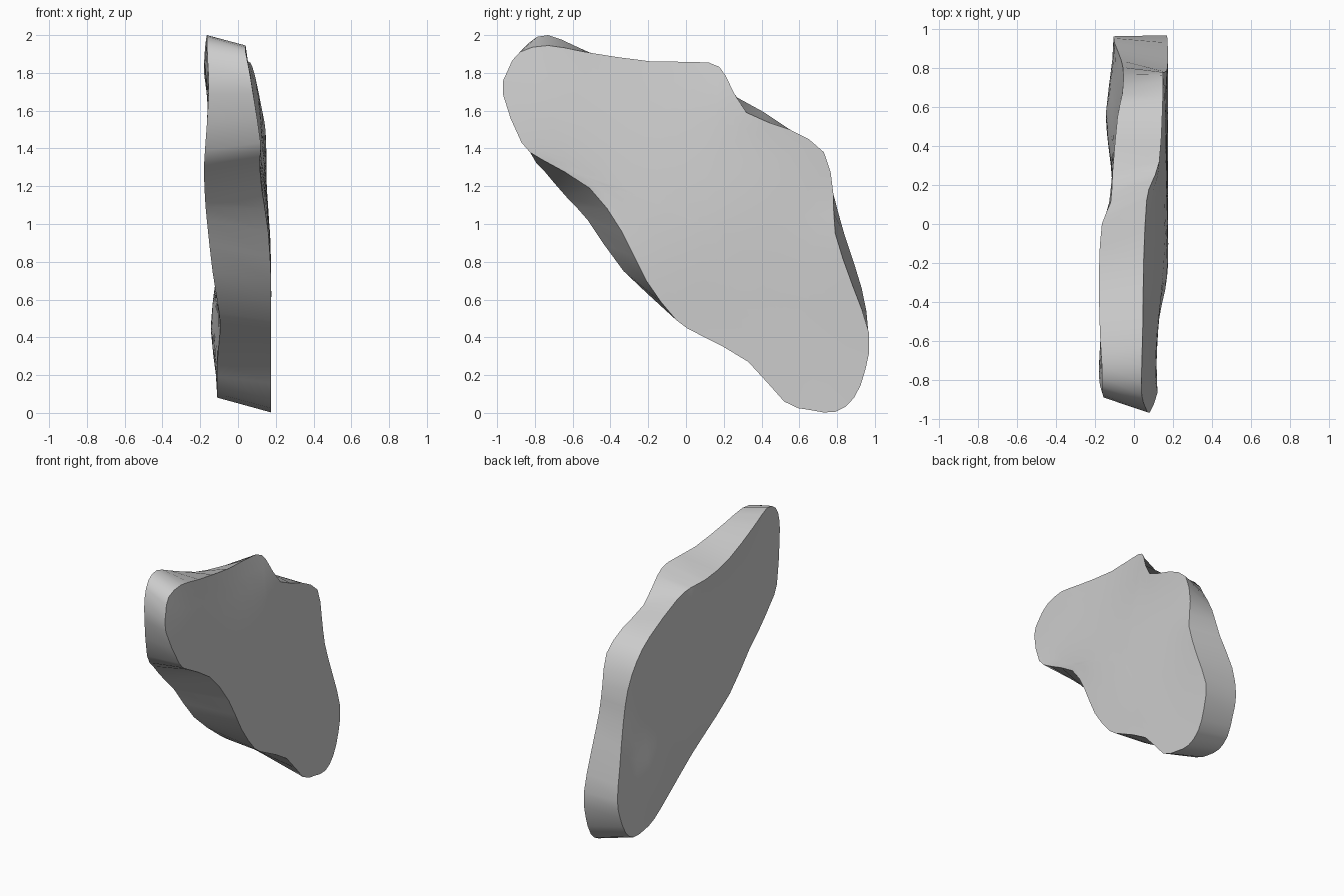
import bpy
import bmesh
import math
from mathutils import Vector

# Remove the default object
default_cube = bpy.data.objects.get("Cube")
if default_cube:
    bpy.data.objects.remove(default_cube, do_unlink=True)

# Rim of the left face, as (y, z, x), clockwise from the upper front corner
left_rim = [
    (-.88, 1.91, .04), (-.73, 1.945, .04), (-.53, 1.91, .045), (-.18, 1.86, .05),
    (.12, 1.855, .065), (.21, 1.785, .09), (.32, 1.59, .13), (.55, 1.5, .145),
    (.73, 1.38, .15), (.78, 1.16, .15), (.79, .95, .17), (.88, .68, .175),
    (.97, .42, .17), (.95, .23, .17), (.89, .08, .17), (.79, .005, .175),
    (.66, .015, .175), (.52, .06, .175), (.33, .27, .175), (.08, .41, .175),
    (-.05, .49, .175), (-.21, .7, .175), (-.34, .96, .16), (-.51, 1.19, .125),
    (-.76, 1.34, .115), (-.87, 1.43, .12), (-.97, 1.69, .08), (-.945, 1.81, .06),
]

# Matching rim of the right face
right_rim = [
    (-.83, 1.96, -.165), (-.73, 2.0, -.165), (-.56, 1.93, -.175), (-.25, 1.8, -.18),
    (0, 1.74, -.165), (.11, 1.71, -.12), (.27, 1.67, -.11), (.55, 1.5, -.085),
    (.67, 1.35, -.06), (.77, 1.17, -.055), (.84, .94, -.065), (.93, .66, -.1),
    (.965, .43, -.105), (.93, .28, -.105), (.87, .15, -.11), (.78, .085, -.11),
    (.66, .09, -.11), (.53, .13, -.11), (.33, .27, -.11), (.07, .43, -.095),
    (-.08, .53, -.1), (-.33, .75, -.135), (-.52, 1.02, -.165), (-.63, 1.14, -.175),
    (-.75, 1.28, -.18), (-.83, 1.39, -.175), (-.89, 1.69, -.155), (-.88, 1.85, -.16),
]


def smooth_loop(points, steps):
    """Refine a closed loop with a uniform Catmull-Rom spline."""
    knots = [Vector((x, y, z)) for y, z, x in points]
    count = len(knots)
    loop = []
    for i in range(count):
        before, start, end, after = (knots[(i + k) % count] for k in (-1, 0, 1, 2))
        for step in range(steps):
            t = step / steps
            slope = end - before
            bend = 2 * before - 5 * start + 4 * end - after
            twist = 3 * start - before - 3 * end + after
            loop.append(start + (slope * t + bend * t ** 2 + twist * t ** 3) / 2)
    return loop


def bridge(bm, first, second):
    """Join two equally long closed loops with quads."""
    count = len(first)
    for i in range(count):
        j = (i + 1) % count
        bm.faces.new((first[i], first[j], second[j], second[i]))


def surface_depth(point, rim, bump, scale):
    """Blend the rim depths by distance and add a soft bump away from the rim."""
    total = depth = 0
    for i, edge in enumerate(rim):
        span = (rim[i - 1] - rim[(i + 1) % len(rim)]).length
        weight = span / ((point.yz - edge.yz).length_squared + 1e-6)
        total += weight
        depth += weight * edge.x
    y, z, radius, height = bump
    distance = (point.yz - Vector((y, z))).length
    swell = height * math.exp(-(distance / radius) ** 2) * (1 - scale ** 4)
    return depth / total + swell


def add_broad_face(bm, rim, bump, rings):
    """Fill a rim with concentric loops that follow a smooth surface."""
    centre = Vector((0, .1, 1))
    outer = [bm.verts.new(co) for co in rim]
    previous = outer
    for ring in range(1, rings):
        scale = 1 - ring / rings
        inner = []
        for edge in rim:
            co = centre.lerp(edge, scale)
            co.x = surface_depth(co, rim, bump, scale)
            inner.append(bm.verts.new(co))
        bridge(bm, previous, inner)
        previous = inner
    centre.x = surface_depth(centre, rim, bump, 0)
    middle = bm.verts.new(centre)
    for i, vert in enumerate(previous):
        bm.faces.new((vert, previous[(i + 1) % len(previous)], middle))
    return outer


def make_material(name, colour):
    material = bpy.data.materials.new(name)
    material.use_nodes = True
    material.diffuse_color = colour
    shader = material.node_tree.nodes["Principled BSDF"]
    shader.inputs["Base Color"].default_value = colour
    return material


# Two broad faces joined by the side wall; each bump is (y, z, radius, height)
bm = bmesh.new()
left_loop = add_broad_face(bm, smooth_loop(left_rim, 2), (.1, 1, .5, .02), 8)
right_loop = add_broad_face(bm, smooth_loop(right_rim, 2), (.58, .45, .27, -.045), 8)
bridge(bm, left_loop, right_loop)
bmesh.ops.recalc_face_normals(bm, faces=bm.faces)

mesh = bpy.data.meshes.new("stone_slab")
bm.to_mesh(mesh)
bm.free()
mesh.materials.append(make_material("stone grey", (.6, .6, .6, 1)))
stone_slab = bpy.data.objects.new("stone_slab", mesh)
bpy.context.collection.objects.link(stone_slab)

# Smooth surfaces with crisp rims
bpy.ops.object.select_all(action="DESELECT")
stone_slab.select_set(True)
bpy.context.view_layer.objects.active = stone_slab
bpy.ops.object.shade_smooth_by_angle(angle=math.radians(40))
